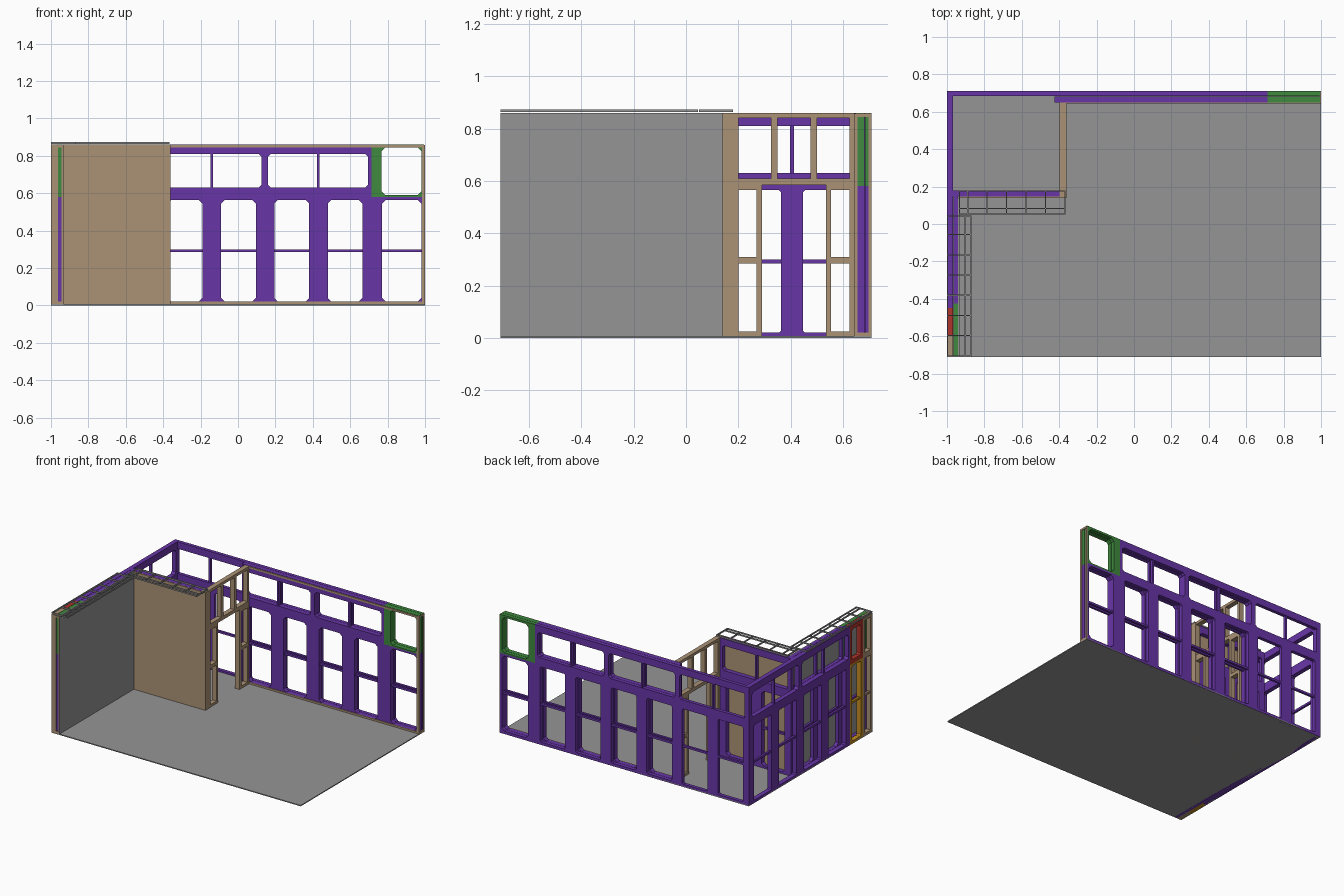
import bpy, bmesh

cube = bpy.data.objects.get("Cube")
if cube:
    bpy.data.objects.remove(cube, do_unlink=True)


def material(name, rgb):
    m = bpy.data.materials.new(name)
    m.use_nodes = True
    m.diffuse_color = (*rgb, 1)
    m.node_tree.nodes["Principled BSDF"].inputs["Base Color"].default_value = (*rgb, 1)
    return m


GRAY = material("gray", (0.3, 0.3, 0.3))
PURPLE = material("purple", (0.14, 0.036, 0.39))
TAN = material("tan", (0.41, 0.29, 0.18))
GREEN = material("green", (0.05, 0.25, 0.05))
RED = material("red", (0.42, 0.035, 0.025))
ORANGE = material("orange", (0.55, 0.27, 0.015))


def finish(bm, name, mat):
    bmesh.ops.recalc_face_normals(bm, faces=bm.faces)
    me = bpy.data.meshes.new(name)
    bm.to_mesh(me)
    bm.free()
    me.materials.append(mat)
    ob = bpy.data.objects.new(name, me)
    bpy.context.collection.objects.link(ob)
    return ob


def box(name, x, y, z, mat):
    bm = bmesh.new()
    bmesh.ops.create_cube(bm, size=1)
    for v in bm.verts:
        v.co = [r[0] + (c + 0.5) * (r[1] - r[0]) for r, c in zip((x, y, z), v.co)]
    return finish(bm, name, mat)


def slab(name, axis, u, d, z, mat):
    """Box running along the given axis, d being its depth range."""
    return box(name, *((u, d) if axis == "x" else (d, u)), z, mat)


def panel(name, axis, u, d, z, mat, hole, cut=0.02):
    """Flat panel with one chamfered opening; hole = (u0, u1, z0, z1)."""
    bm = bmesh.new()
    a, b, c, e = hole
    k = cut
    outer = [(u[0], z[0]), (u[1], z[0]), (u[1], z[1]), (u[0], z[1])]
    inner = [(a + k, c), (b - k, c), (b, c + k), (b, e - k),
             (b - k, e), (a + k, e), (a, e - k), (a, c + k)]
    for loop in (outer, inner):
        vs = [bm.verts.new((p, d[0], q) if axis == "x" else (d[0], p, q)) for p, q in loop]
        for i, v in enumerate(vs):
            bm.edges.new((v, vs[i - 1]))
    bmesh.ops.triangle_fill(bm, use_beauty=True, use_dissolve=False, edges=bm.edges[:])
    ext = bmesh.ops.extrude_face_region(bm, geom=bm.faces[:])
    for g in ext["geom"]:
        if isinstance(g, bmesh.types.BMVert):
            g.co["xyz".index("y" if axis == "x" else "x")] = d[1]
    return finish(bm, name, mat)


TOP, SPLIT, PITCH = 0.86, 0.58, 0.285


def lower(name, axis, u, d, mat=PURPLE, m0=0.05, m1=0.05, cut=0.02):
    """Lower wall panel with a thin rail across its opening."""
    panel(name, axis, u, d, (0, SPLIT), mat, (u[0] + m0, u[1] - m1, 0.02, 0.565), cut)
    mid = (d[0] + d[1]) / 2
    slab(name + "_rail", axis, (u[0] + m0, u[1] - m1), (mid - 0.008, mid + 0.008),
         (0.285, 0.3), mat)


def upper(name, axis, u, d, mat=PURPLE):
    """Double-width upper panel with a thin centre mullion."""
    panel(name, axis, u, d, (SPLIT, TOP), mat, (u[0] + 0.015, u[1] - 0.02, 0.63, 0.81), 0.015)
    c, mid = (u[0] + u[1]) / 2, (d[0] + d[1]) / 2
    slab(name + "_mullion", axis, (c - 0.007, c + 0.007), (mid - 0.01, mid + 0.01),
         (0.63, 0.81), mat)


def wall(name, axis, start, count, d, cut=0.02, m=0.05):
    """Row of purple panels: single below, double above."""
    for i in range(count):
        u = start + i * PITCH
        lower(f"{name}_lower_{i}", axis, (u, u + PITCH), d, m0=m, m1=m, cut=cut)
        if i % 2 == 0:
            upper(f"{name}_upper_{i}", axis, (u, u + 2 * PITCH), d)


def end_ring(name, axis, u, d, t):
    """Tan border around the open end of a wall; t = border thickness range."""
    def put(part, w, z):
        slab(f"{name}_{part}", axis, w, t, z, TAN)
    put("edge_a", (u[0], u[0] + d[0]), (0, TOP - 0.002))
    put("edge_b", (u[1] - d[1], u[1]), (0, TOP - 0.002))
    put("top", u, (0.845, TOP - 0.002))
    put("bottom", u, (0, 0.02))


# Floor
box("floor", (-1, 1), (-0.71, 0.71), (0, 0.007), GRAY)

# Back wall, outer and inner layers
OUT, INN = (0.685, 0.71), (0.65, 0.683)
wall("back_outer", "x", -0.995, 6, OUT, cut=0.008, m=0.042)
wall("back_inner", "x", -0.425, 4, INN)
for tag, d in (("outer", OUT), ("inner", INN)):
    lower(f"back_{tag}_end_lower", "x", (0.715, 0.995), d, m0=0.055, m1=0.015)
    panel(f"back_{tag}_end_upper", "x", (0.715, 0.995), d, (SPLIT, TOP), GREEN,
          (0.768, 0.98, 0.59, 0.845))
end_ring("back_end", "y", (0.643, 0.71), (0.013, 0.012), (0.993, 1))

# Tan trim along the inner face of the back wall
TRIM = (0.643, 0.65)
box("trim_top", (-0.4, 1), TRIM, (0.845, TOP - 0.002), TAN)
box("trim_bottom", (-0.4, 1), TRIM, (0, 0.02), TAN)
box("trim_side", (0.983, 1), TRIM, (0, TOP - 0.002), TAN)

# Side wall, outer layer
SIDE = (-1, -0.967)
wall("side_outer", "y", -0.45, 4, SIDE, cut=0.008, m=0.042)
box("side_corner_post", SIDE, (0.685, 0.709), (0, TOP), PURPLE)
lower("narrow_lower", "y", (-0.6, -0.45), SIDE, ORANGE, 0.025, 0.025, 0.01)
panel("narrow_upper", "y", (-0.6, -0.45), SIDE, (SPLIT, TOP), RED,
      (-0.575, -0.475, 0.61, 0.83), 0.01)
lower("end_lower", "y", (-0.71, -0.6), SIDE, TAN, 0.022, 0.022, 0.001)
panel("end_upper", "y", (-0.71, -0.6), SIDE, (SPLIT, TOP), TAN,
      (-0.688, -0.622, 0.605, 0.84), 0.001)

# Side wall, inner layer and lining
SIN = (-0.965, -0.94)
for i in range(3):
    y = -0.703 + i * PITCH
    lower(f"side_inner_lower_{i}", "y", (y, y + PITCH), SIN)
panel("side_inner_upper_front", "y", (-0.703, -0.425), SIN, (SPLIT, TOP), GREEN,
      (-0.68, -0.475, 0.59, 0.845))
upper("side_inner_upper", "y", (-0.425, 0.18), SIN)
end_ring("side_end", "x", (-0.972, -0.935), (0.009, 0.009), (-0.71, -0.702))
box("side_lining", (-0.94, -0.934), (-0.71, 0.14), (0, TOP), GRAY)

# Short cross wall: tan sheet in front, purple frame behind
box("cross_sheet", (-0.936, -0.36), (0.14, 0.147), (0, TOP), TAN)
wall("cross", "x", -0.967, 2, (0.148, 0.18))
box("cross_post", (-0.397, -0.36), (0.141, 0.2), (0, TOP), TAN)

# Stud partition with a doorway
PX = (-0.397, -0.362)
for i, (y0, y1, z0, z1) in enumerate((
        (0.625, 0.645, 0, TOP), (0.27, 0.29, 0, 0.585), (0.535, 0.555, 0, 0.585),
        (0.325, 0.35, 0.61, 0.845), (0.475, 0.5, 0.61, 0.845))):
    box(f"stud_{i}", PX, (y0, y1), (z0, z1), TAN)
for z in ((0.84, TOP), (0.585, 0.61)):
    box("header", PX, (0.2, 0.625), z, TAN)
for y in ((0.2, 0.27), (0.555, 0.625)):
    for z in ((0, 0.025), (0.285, 0.31), (0.565, 0.585)):
        box("nogging", PX, y, z, TAN)


def ladder(name, axis, u, d, rails, start, step, count):
    """Thin overhead rack of rails and rungs."""
    z, t = (0.863, 0.873), 0.006
    for p in rails:
        slab(name + "_rail", axis, u, (p, p + t), z, GRAY)
    rungs = [u[0], u[1] - t] + [start + i * step for i in range(count)]
    for p in rungs:
        slab(name + "_rung", axis, (p, p + t), d, z, GRAY)


# Overhead racks
ladder("cross_rack", "x", (-0.935, -0.366), (0.05, 0.18), (0.05, 0.08, 0.174),
       -0.892, 0.104, 5)
ladder("side_rack", "y", (-0.71, 0.045), (-1, -0.87), (-1, -0.905, -0.876),
       -0.6, 0.108, 6)
